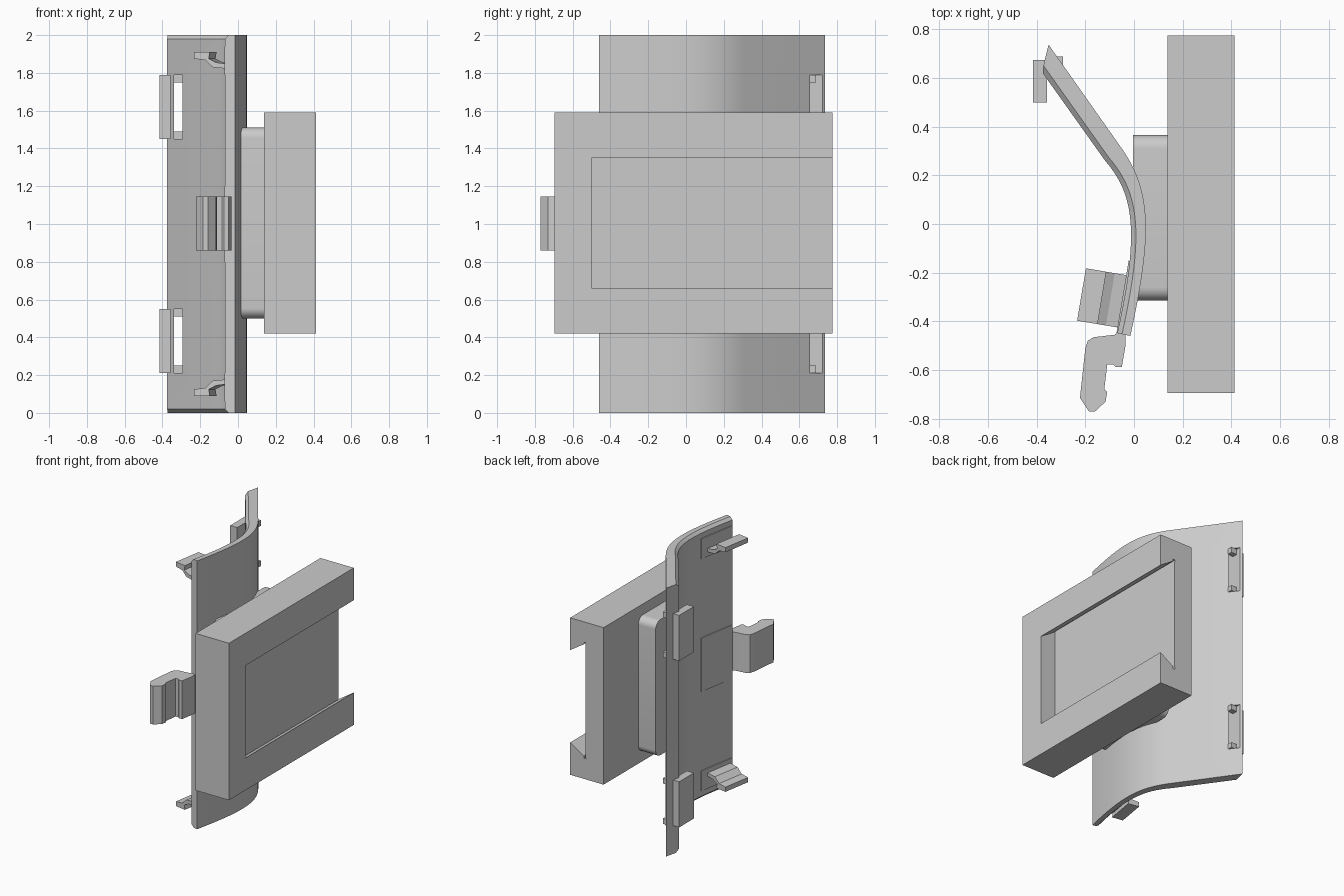
import bpy, bmesh, math
from mathutils import Vector

cube = bpy.data.objects.get("Cube")
if cube:
    bpy.data.objects.remove(cube, do_unlink=True)

grey = bpy.data.materials.new("plain_grey")
grey.use_nodes = True
grey.diffuse_color = (0.6, 0.6, 0.6, 1)
grey.node_tree.nodes["Principled BSDF"].inputs["Base Color"].default_value = (0.6, 0.6, 0.6, 1)


def loft(name, rings, smooth=True):
    """Closed solid through rings of equal point count."""
    bm = bmesh.new()
    loops = [[bm.verts.new(p) for p in ring] for ring in rings]
    n = len(loops[0])
    for a, b in zip(loops, loops[1:]):
        for i in range(n):
            j = (i + 1) % n
            bm.faces.new((a[i], a[j], b[j], b[i]))
    bm.faces.new(loops[0])
    bm.faces.new(loops[-1])
    bmesh.ops.recalc_face_normals(bm, faces=bm.faces)
    mesh = bpy.data.meshes.new(name)
    bm.to_mesh(mesh)
    bm.free()
    mesh.materials.append(grey)
    obj = bpy.data.objects.new(name, mesh)
    bpy.context.collection.objects.link(obj)
    if smooth:
        bpy.ops.object.select_all(action='DESELECT')
        obj.select_set(True)
        bpy.context.view_layer.objects.active = obj
        bpy.ops.object.shade_smooth_by_angle(angle=math.radians(25))
    return obj


def prism(name, pts, a, b, place, smooth=False):
    return loft(name, [[place(p, q, h) for p, q in pts] for h in (a, b)], smooth)


def along_x(p, q, h):
    return (h, p, q)


def along_y(p, q, h):
    return (p, h, q)


def along_z(p, q, h):
    return (p, q, h)


def box(name, x0, x1, y0, y1, z0, z1):
    return prism(name, [(x0, y0), (x1, y0), (x1, y1), (x0, y1)], z0, z1, along_z)


def cut(obj, cutter):
    mod = obj.modifiers.new("cut", 'BOOLEAN')
    mod.operation = 'DIFFERENCE'
    mod.solver = 'EXACT'
    mod.object = cutter
    dg = bpy.context.evaluated_depsgraph_get()
    mesh = bpy.data.meshes.new_from_object(obj.evaluated_get(dg))
    obj.modifiers.clear()
    obj.data = mesh
    bpy.data.objects.remove(cutter, do_unlink=True)


# Curved back plate: straight wing, then a bend
ctrl = [Vector(p) for p in ((-0.05, 0.31), (0.075, 0.131), (0.075, -0.05), (-0.015, -0.46))]
outer, inner, inner_cap = [Vector((-0.351, 0.737))], [Vector((-0.375, 0.62))], [Vector((-0.372, 0.651))]
STEPS = 24
for i in range(STEPS + 1):
    t = i / STEPS
    s = 1 - t
    p = ctrl[0] * s**3 + ctrl[1] * 3 * s * s * t + ctrl[2] * 3 * s * t * t + ctrl[3] * t**3
    d = (ctrl[1] - ctrl[0]) * s * s + (ctrl[2] - ctrl[1]) * 2 * s * t + (ctrl[3] - ctrl[2]) * t * t
    normal = Vector((d.y, -d.x)).normalized()
    thick = 0.055 + 0.03 * s * s
    outer.append(p)
    inner.append(p + normal * thick)
    inner_cap.append(p + normal * (thick - 0.02))
full = outer + inner[::-1]
cap = outer + inner_cap[::-1]
plate = loft("curved_plate", [[(p.x, p.y, z) for p in ring]
                              for ring, z in ((cap, 0), (full, 0.02), (full, 1.98), (cap, 2))])

# Slots and hooks on the rear wing, mirrored top and bottom
for z0, z1, side in ((1.45, 1.79, "upper"), (0.21, 0.55, "lower")):
    cut(plate, box("slot_cutter", -0.34, -0.294, 0.4, 0.8, z0, z1))
    box(side + "_hook_block", -0.415, -0.357, 0.5, 0.673, z0, z1)
    for k, z in enumerate((z0, z1 - 0.04)):
        box(f"{side}_hook_arm_{k + 1}", -0.36, -0.292, 0.648, 0.688, z, z + 0.04)

# Rounded pad between plate and holder
pad_pts = []
R = 0.055
for cy, cz, start in ((0.31, 1.455, 0), (-0.26, 1.455, 90), (-0.26, 0.555, 180), (0.31, 0.555, 270)):
    for k in range(9):
        a = math.radians(start + k * 11.25)
        pad_pts.append((cy + R * math.cos(a), cz + R * math.sin(a)))
prism("mounting_pad", pad_pts, -0.005, 0.14, along_x, True)

# Holder block with a dovetail channel open at the rear
holder = box("holder_block", 0.137, 0.412, -0.695, 0.775, 0.42, 1.59)
MID = 1.005
half = [(0.46, 0.313), (0.3, 0.417), (0.3, 0.432), (0.283, 0.432), (0.287, 0.41)]
channel = [(x, MID + h) for x, h in half] + [(x, MID - h) for x, h in half[::-1]]
cut(holder, prism("channel_cutter", channel, -0.5, 0.85, along_y))

# Snap tabs on the inner face; u points away from the plate, v along it
U, V = Vector((-0.986, 0.166)), Vector((-0.166, -0.986))
ORIGIN = Vector((-0.02, -0.212))


def tilted(u, z, v):
    p = ORIGIN + U * u + V * v
    return (p.x, p.y, z)


tab = [(0.18, 1.91), (0.095, 1.91), (0.1, 1.875), (0.06, 1.855), (-0.02, 1.845),
       (-0.02, 1.82), (0.08, 1.83), (0.12, 1.868), (0.18, 1.875)]


def base(name, z0, z1):
    prism(name, [(-0.02, z0), (0.012, z0), (0.012, z1), (-0.02, z1)], -0.06, 0.24, tilted)


prism("upper_tab", tab, 0, 0.218, tilted)
prism("lower_tab", [(u, 2 - z) for u, z in tab], 0, 0.218, tilted)
base("upper_tab_base", 1.79, 1.94)
base("lower_tab_base", 0.06, 0.21)
base("clip_base", 0.8, 1.2)

# Front latch clip
clip = [(-0.035, -0.44), (-0.035, -0.5), (-0.05, -0.587), (-0.075, -0.588), (-0.085, -0.578),
        (-0.11, -0.578), (-0.122, -0.68), (-0.11, -0.69), (-0.117, -0.73), (-0.16, -0.77),
        (-0.185, -0.77), (-0.222, -0.715), (-0.2, -0.51), (-0.19, -0.48), (-0.165, -0.465),
        (-0.08, -0.455), (-0.06, -0.44)]
prism("front_clip", clip, 0.86, 1.145, along_z, True)
